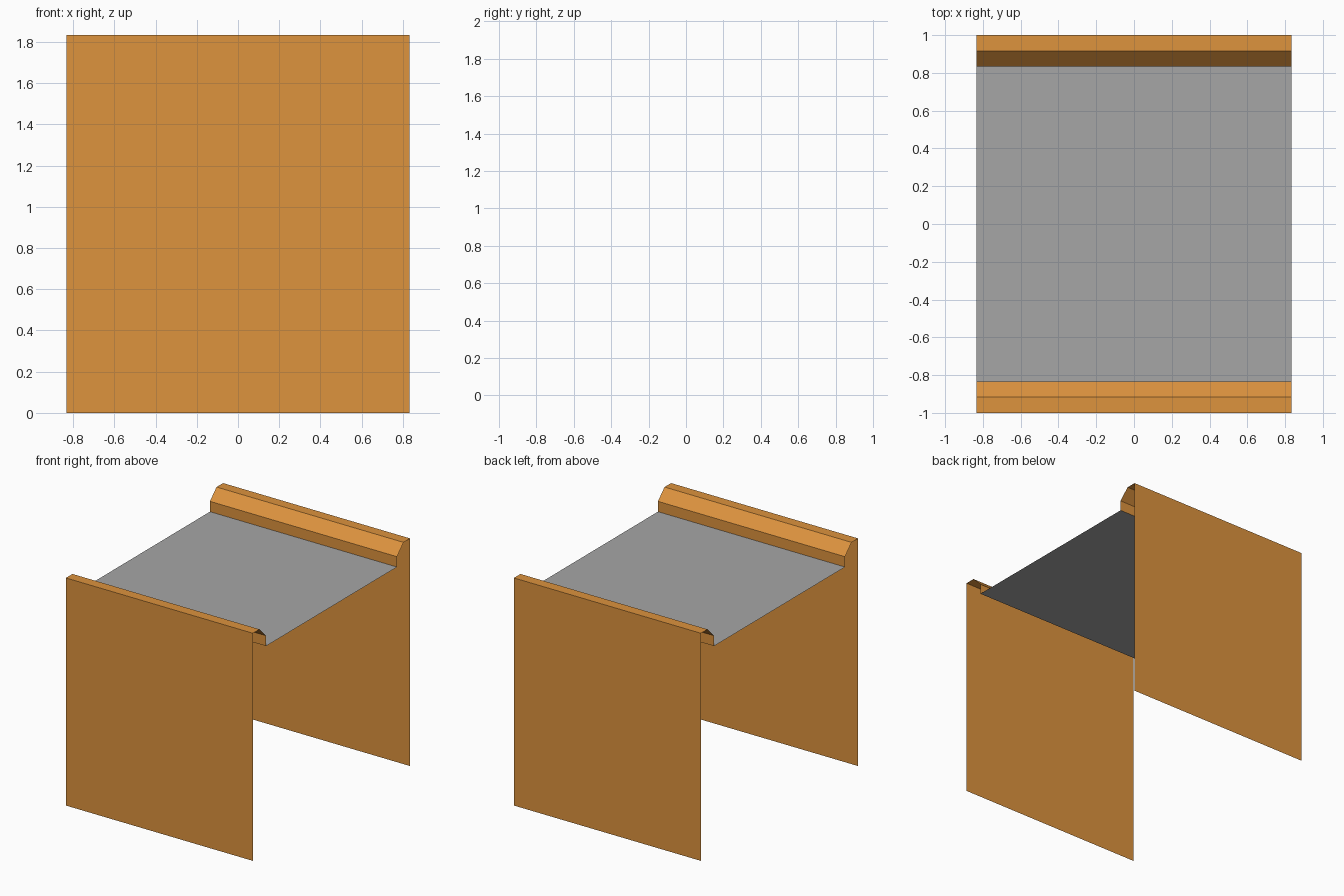
import bpy, bmesh

if "Cube" in bpy.data.objects:
    bpy.data.objects.remove(bpy.data.objects["Cube"])

U = 1 / 12          # grid step of the model
HALF_X = 10 * U


def material(name, colour):
    mat = bpy.data.materials.new(name)
    mat.diffuse_color = (*colour, 1)
    mat.use_nodes = True
    mat.node_tree.nodes["Principled BSDF"].inputs["Base Color"].default_value = mat.diffuse_color
    return mat


def strip(name, profile, mat):
    """Open sheet: a (y, z) profile swept along x."""
    bm = bmesh.new()
    rows = [[bm.verts.new((x, y, z)) for x in (-HALF_X, HALF_X)] for y, z in profile]
    for (a, b), (d, c) in zip(rows, rows[1:]):
        bm.faces.new((a, b, c, d))
    mesh = bpy.data.meshes.new(name)
    bm.to_mesh(mesh)
    bm.free()
    mesh.materials.append(mat)
    obj = bpy.data.objects.new(name, mesh)
    bpy.context.collection.objects.link(obj)
    return obj


orange = material("orange wall", (0.723, 0.292, 0.048))
grey = material("grey deck", (0.381, 0.381, 0.381))

# Side wall with bevelled kerb, mirrored front to back
wall = strip("side_walls", [(-1, 0), (-1, 22 * U), (-11 * U, 22 * U),
                            (-10 * U, 21 * U), (-10 * U, 20 * U)], orange)
mirror = wall.modifiers.new("Mirror", 'MIRROR')
mirror.use_axis = (False, True, False)
mirror.use_mirror_merge = False

# Flat deck between the kerbs
strip("deck", [(-10 * U, 20 * U), (10 * U, 20 * U)], grey)
